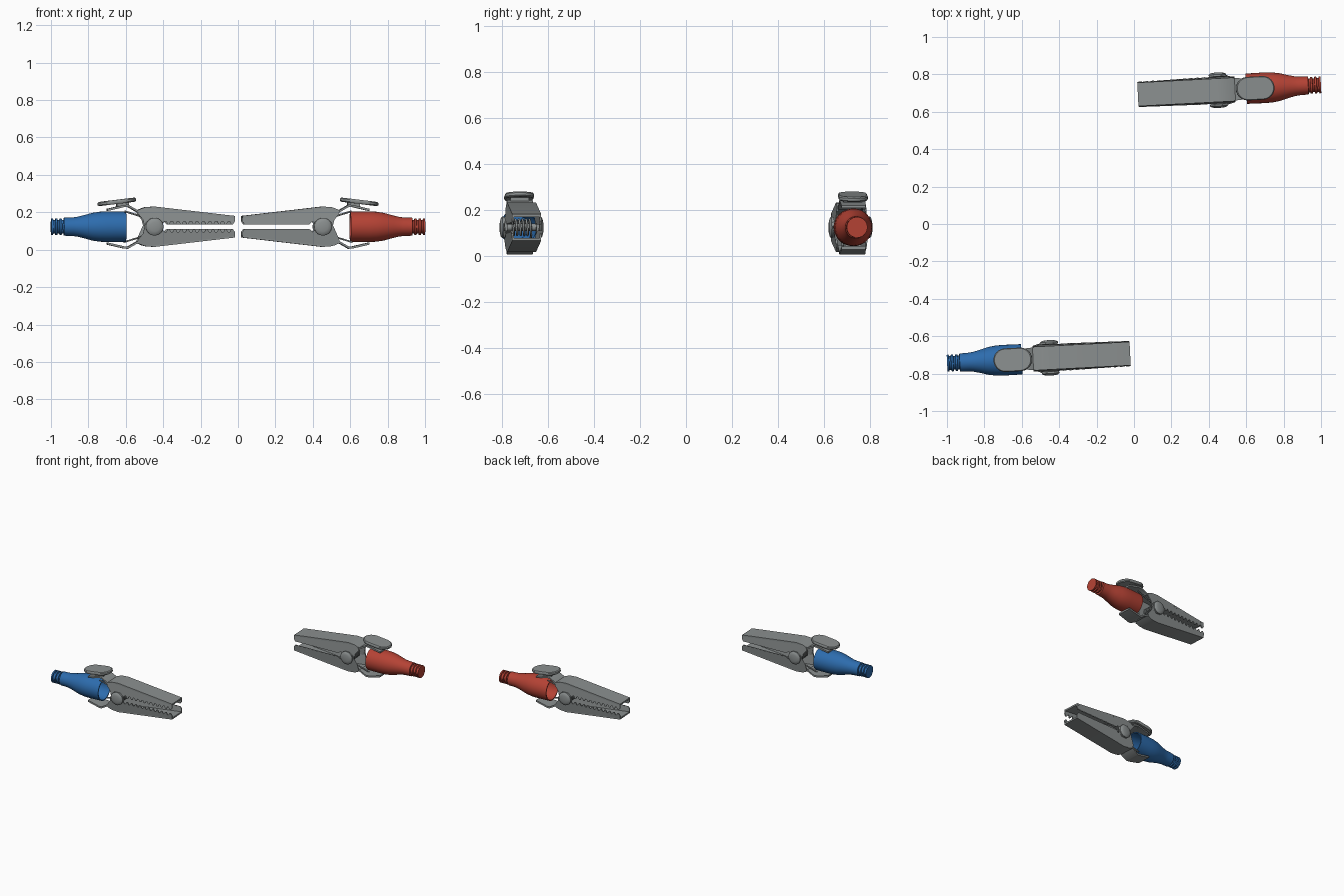
import bpy, bmesh
from math import sin, cos, pi, radians
from mathutils import Matrix, Vector

cube = bpy.data.objects.get("Cube")
if cube:
    bpy.data.objects.remove(cube)

MID = 0.123          # height of the hinge axis
HINGE = 0.45         # distance of the hinge along the clip


def material(name, color):
    m = bpy.data.materials.new(name)
    m.use_nodes = True
    m.diffuse_color = (*color, 1)
    bsdf = m.node_tree.nodes["Principled BSDF"]
    bsdf.inputs["Base Color"].default_value = (*color, 1)
    bsdf.inputs["Roughness"].default_value = 0.6
    return m


steel = material("grey_steel", (0.26, 0.28, 0.28))
red = material("red_rubber", (0.46, 0.055, 0.035))
blue = material("blue_rubber", (0.026, 0.15, 0.42))


def finish(bm, name, mat, frame):
    bmesh.ops.recalc_face_normals(bm, faces=bm.faces[:])
    mesh = bpy.data.meshes.new(name)
    bm.to_mesh(mesh)
    bm.free()
    obj = bpy.data.objects.new(name, mesh)
    bpy.context.collection.objects.link(obj)
    mesh.materials.append(mat)
    obj.matrix_world = frame
    return obj


def lathe(name, profile, axis, mat, frame, segments=32):
    """Revolve (radius, distance) pairs about the x or y axis at hinge height."""
    bm = bmesh.new()
    verts = [bm.verts.new((d, r, 0) if axis == "X" else (r, d, 0)) for r, d in profile]
    edges = [bm.edges.new(p) for p in zip(verts, verts[1:])]
    direction = (1, 0, 0) if axis == "X" else (0, 1, 0)
    bmesh.ops.spin(bm, geom=verts + edges, cent=(0, 0, 0), axis=direction,
                   angle=2 * pi, steps=segments, use_duplicate=False)
    bmesh.ops.remove_doubles(bm, verts=bm.verts[:], dist=0.0002)
    shift = (0, 0, MID) if axis == "X" else (HINGE, 0, MID)
    bmesh.ops.translate(bm, verts=bm.verts[:], vec=shift)
    return finish(bm, name, mat, frame)


def height(z, upper):
    return z if upper else 2 * MID - z


def spine(name, points, thick, upper, frame):
    """Bent sheet following (x, z, half width) points."""
    bm = bmesh.new()
    rings = []
    for x, z, w in points:
        rings.append([bm.verts.new((x, y, height(h, upper)))
                      for y, h in ((-w, z), (w, z), (w, z - thick), (-w, z - thick))])
    for a, b in zip(rings, rings[1:]):
        for i in range(4):
            j = (i + 1) % 4
            bm.faces.new((a[i], a[j], b[j], b[i]))
    bm.faces.new(rings[0])
    bm.faces.new(rings[-1])
    return finish(bm, name, steel, frame)


def side_plates(name, outline, spread, upper, frame):
    """Pair of toothed cheeks that flare slightly away from the spine."""
    bm = bmesh.new()
    for side in (-1, 1):
        layers = []
        for inset in (0, 0.008):
            layer = []
            for x, z in outline:
                top = 0.18 + (x - 0.02) * 0.116
                y = 0.062 + spread * (top - z) - inset
                layer.append(bm.verts.new((x, side * y, height(z, upper))))
            layers.append(layer)
        outer, inner = layers
        for i in range(len(outer)):
            j = (i + 1) % len(outer)
            bm.faces.new((outer[i], outer[j], inner[j], inner[i]))
        caps = [bm.faces.new(outer), bm.faces.new(inner)]
        bmesh.ops.triangulate(bm, faces=caps)
    return finish(bm, name, steel, frame)


def thumb_pad(name, frame):
    """Tilted stadium-shaped plate with softened rims."""
    bm = bmesh.new()
    r, reach, half = 0.063, 0.041, 0.011
    outline = []
    for i in range(26):
        a = -pi / 2 + pi * (i % 13) / 12 + (pi if i > 12 else 0)
        outline.append((cos(a) * r + (reach if i < 13 else -reach), sin(a) * r))
    levels = [(-half, 0.94), (-half / 2, 1), (half / 2, 1), (half, 0.94)]
    rings = [[bm.verts.new((x * s, y * s, z)) for x, y in outline] for z, s in levels]
    for a, b in zip(rings, rings[1:]):
        for i in range(26):
            j = (i + 1) % 26
            bm.faces.new((a[i], a[j], b[j], b[i]))
    bm.faces.new(rings[0])
    bm.faces.new(rings[-1])
    tilt = Matrix.Translation((0.648, 0, 0.256)) @ Matrix.Rotation(radians(7), 4, "Y")
    bmesh.ops.transform(bm, matrix=tilt, verts=bm.verts[:])
    return finish(bm, name, steel, frame)


def spring(name, frame):
    """Coil round the hinge pin with an arm to each handle."""
    turns, r, steps = 5.5, 0.034, 110
    path = [(0.61, -0.042, 0.04)]
    for i in range(steps + 1):
        t = i / steps
        a = -pi / 2 - 2 * pi * turns * t
        path.append((HINGE + r * cos(a), -0.042 + 0.084 * t, MID + r * sin(a)))
    path.append((0.61, 0.042, 2 * MID - 0.04))
    curve = bpy.data.curves.new(name, "CURVE")
    curve.dimensions = "3D"
    curve.bevel_depth = 0.005
    curve.bevel_resolution = 1
    line = curve.splines.new("POLY")
    line.points.add(len(path) - 1)
    for p, co in zip(line.points, path):
        p.co = (*co, 1)
    curve.materials.append(steel)
    obj = bpy.data.objects.new(name, curve)
    bpy.context.collection.objects.link(obj)
    obj.matrix_world = frame


# Sawtooth edge, then the hinge lobe and back edge of a cheek
teeth = []
for k in range(11):
    x = 0.03 + k * 0.034
    teeth += [(x, 0.136), (x + 0.009, 0.136), (x + 0.017, 0.152), (x + 0.026, 0.152)]
lobe = [(0.405, 0.14), (0.405, 0.1), (0.43, 0.078), (0.47, 0.078), (0.497, 0.1),
        (0.512, 0.16), (0.54, 0.195), (0.53, 0.215), (0.51, 0.224), (0.45, 0.228)]
cheek = [(0.02, 0.179), (0.02, 0.15)] + teeth + lobe

# Jaw spine from the tip to the end of the handle
jaw = [(0.02, 0.181, 0.063), (0.45, 0.231, 0.063), (0.5, 0.227, 0.063),
       (0.54, 0.212, 0.06), (0.59, 0.241, 0.056), (0.61, 0.24, 0.056),
       (0.7, 0.219, 0.052)]

# Rubber boot: open socket, shoulder, neck and ribbed cable end
boot = [(0, 0.8), (0.05, 0.8), (0.073, 0.74), (0.074, 0.6), (0.081, 0.6),
        (0.082, 0.7), (0.08, 0.74), (0.074, 0.78), (0.06, 0.83), (0.053, 0.86),
        (0.05, 0.88), (0.048, 0.932)]
for k in range(3):
    s = 0.934 + k * 0.023
    boot += [(0.037, s), (0.037, s + 0.008), (0.045, s + 0.01), (0.045, s + 0.02)]
boot += [(0.04, 1.0), (0, 1.0)]

cap = [(0, 0.095), (0.025, 0.094), (0.04, 0.09), (0.047, 0.084), (0.047, 0.078), (0, 0.078)]
pin = [(0, -0.08), (0.016, -0.08), (0.016, 0.08), (0, 0.08)]

place = (Matrix.Translation((0.5, 0.718, 0)) @ Matrix.Rotation(radians(3), 4, "Z")
         @ Matrix.Translation((-0.5, 0, 0)))

for label, rubber, turn in (("red", red, 0), ("blue", blue, pi)):
    frame = Matrix.Rotation(turn, 4, "Z") @ place
    for part, upper, spread in (("upper", True, 0.08), ("lower", False, 0.13)):
        spine(f"{label}_{part}_jaw_spine", jaw, 0.012, upper, frame)
        side_plates(f"{label}_{part}_jaw_cheeks", cheek, spread, upper, frame)
    # Riser joining the thumb pad to the upper handle
    spine(f"{label}_pad_riser", [(0.585, 0.256, 0.04), (0.65, 0.25, 0.04)], 0.026, True, frame)
    thumb_pad(f"{label}_thumb_pad", frame)
    lathe(f"{label}_hinge_pin", pin, "Y", steel, frame, 16)
    for name, s in (("front", -1), ("back", 1)):
        lathe(f"{label}_{name}_rivet_cap", [(r, s * d) for r, d in cap], "Y", steel, frame)
    spring(f"{label}_spring", frame)
    lathe(f"{label}_boot", boot, "X", rubber, frame)

# Smooth the turned parts, keeping crisp edges
bpy.ops.object.select_all(action="DESELECT")
for obj in bpy.context.scene.objects:
    if obj.type == "MESH" and any(w in obj.name for w in ("boot", "cap", "pin", "pad")):
        obj.select_set(True)
        bpy.context.view_layer.objects.active = obj
bpy.ops.object.shade_smooth_by_angle(angle=radians(35))
